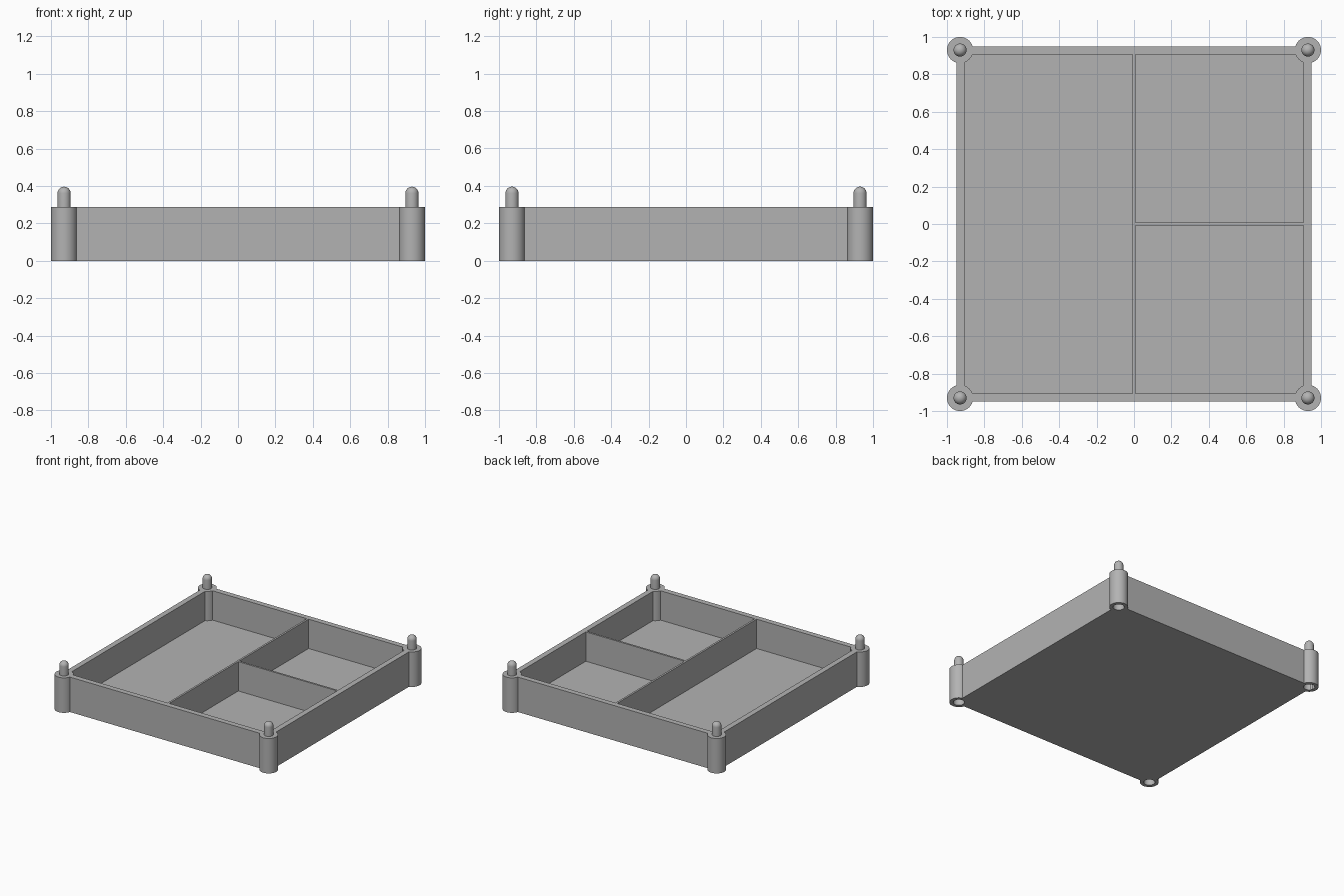
import bpy
import bmesh
from math import cos, sin, pi, radians
from mathutils import Matrix, Vector

if "Cube" in bpy.data.objects:
    bpy.data.objects.remove(bpy.data.objects["Cube"], do_unlink=True)

OUTER, INNER = 0.95, 0.905        # half widths of the wall
HEIGHT, FLOOR = 0.287, 0.046
HALF_DIVIDER = 0.008
CORNER, POST_R = 0.93, 0.07
PIN_R, PIN_TOP = 0.035, 0.396
SOCKET_R, SOCKET_DEPTH = 0.042, 0.12

grey = bpy.data.materials.new("plain grey")
grey.use_nodes = True
colour = (0.45, 0.45, 0.45, 1)
grey.diffuse_color = colour
grey.node_tree.nodes["Principled BSDF"].inputs["Base Color"].default_value = colour


def finish(name, bm):
    mesh = bpy.data.meshes.new(name)
    bmesh.ops.recalc_face_normals(bm, faces=bm.faces[:])
    bm.to_mesh(mesh)
    bm.free()
    mesh.materials.append(grey)
    obj = bpy.data.objects.new(name, mesh)
    bpy.context.collection.objects.link(obj)
    return obj


def box(name, low, high):
    low, high = Vector(low), Vector(high)
    bm = bmesh.new()
    bmesh.ops.create_cube(bm, size=1, matrix=Matrix.Translation((low + high) / 2)
                          @ Matrix.Diagonal((high - low).to_4d()))
    return finish(name, bm)


def lathe(name, profile, x, y, steps=48):
    bm = bmesh.new()
    verts = [bm.verts.new((r, 0, z)) for r, z in profile]
    edges = [bm.edges.new(pair) for pair in zip(verts, verts[1:])]
    bmesh.ops.spin(bm, geom=verts + edges, cent=(0, 0, 0), axis=(0, 0, 1),
                   angle=2 * pi, steps=steps)
    bmesh.ops.remove_doubles(bm, verts=bm.verts[:], dist=1e-5)
    bmesh.ops.translate(bm, verts=bm.verts[:], vec=(x, y, 0))
    return finish(name, bm)


def cylinder(name, radius, low, high, x, y):
    return lathe(name, [(0, low), (radius, low), (radius, high), (0, high)], x, y)


def select(obj):
    bpy.ops.object.select_all(action='DESELECT')
    obj.select_set(True)
    bpy.context.view_layer.objects.active = obj


def combine(target, other, operation):
    mod = target.modifiers.new(operation, 'BOOLEAN')
    mod.operation, mod.object, mod.solver = operation, other, 'EXACT'
    select(target)
    bpy.ops.object.modifier_apply(modifier=mod.name)
    bpy.data.objects.remove(other, do_unlink=True)


# Tray with one long and two square compartments
tray = box("tray", (-OUTER, -OUTER, 0), (OUTER, OUTER, HEIGHT))
d = HALF_DIVIDER
for x0, y0, x1, y1 in ((-INNER, -INNER, -d, INNER),
                       (d, d, INNER, INNER),
                       (d, -INNER, INNER, -d)):
    combine(tray, box("compartment_cutter", (x0, y0, FLOOR), (x1, y1, 1)), 'DIFFERENCE')

# Corner posts with stacking sockets underneath and round-topped pins above
corners = [(x, y) for x in (-CORNER, CORNER) for y in (-CORNER, CORNER)]
for x, y in corners:
    combine(tray, cylinder("corner_post", POST_R, 0, HEIGHT, x, y), 'UNION')
for x, y in corners:
    combine(tray, cylinder("socket_cutter", SOCKET_R, -0.1, SOCKET_DEPTH, x, y), 'DIFFERENCE')

dome = [(PIN_R * cos(i * pi / 16), PIN_TOP - PIN_R + PIN_R * sin(i * pi / 16))
        for i in range(8)] + [(0, PIN_TOP)]
pins = [lathe("stacking_pin", [(0, HEIGHT - 0.02), (PIN_R, HEIGHT - 0.02)] + dome, x, y, 32)
        for x, y in corners]

for obj in [tray] + pins:
    select(obj)
    bpy.ops.object.shade_smooth_by_angle(angle=radians(30))
